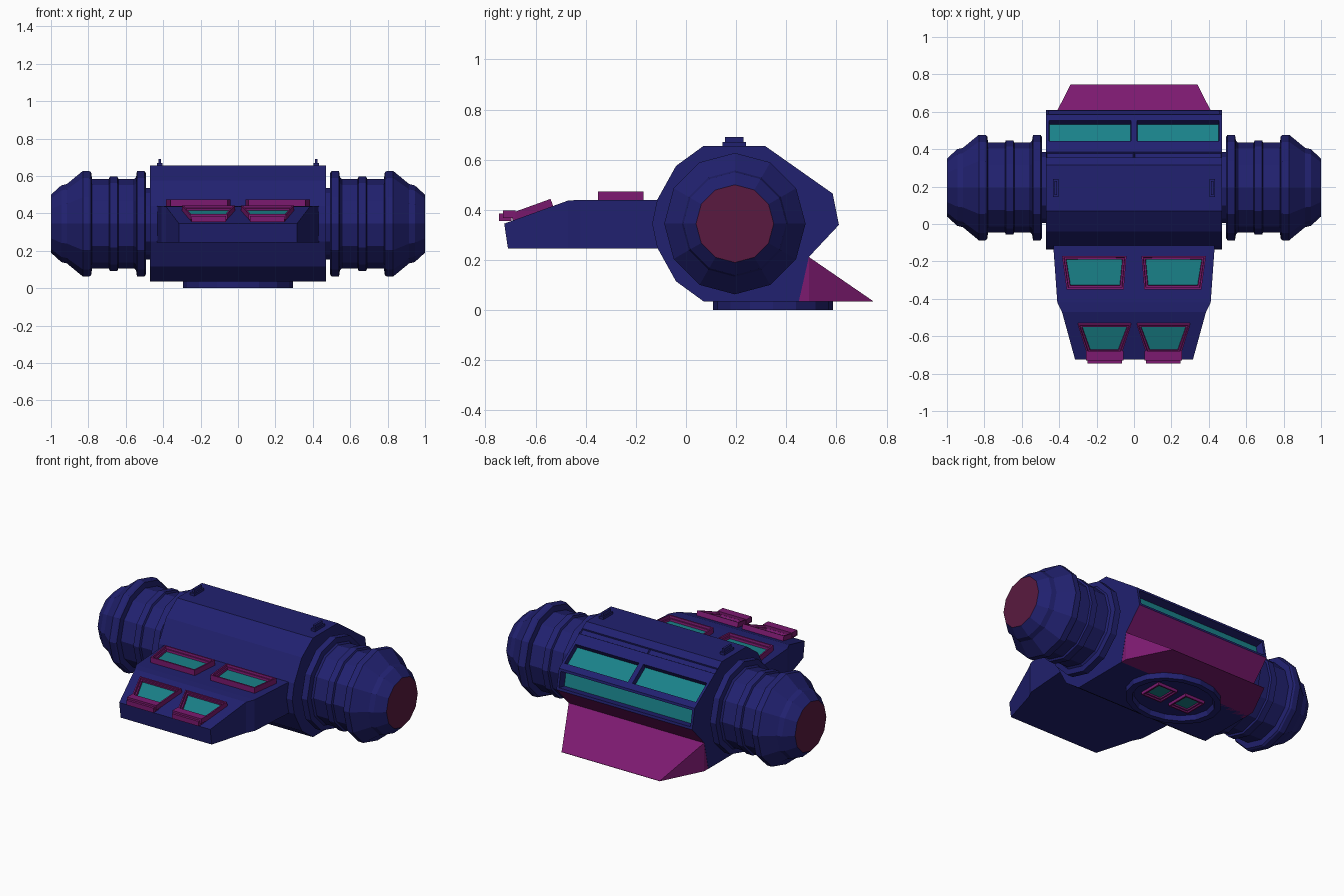
import bpy, bmesh, math
from mathutils import Vector

if "Cube" in bpy.data.objects:
    bpy.data.objects.remove(bpy.data.objects["Cube"])


def mat(name, r, g, b):
    m = bpy.data.materials.new(name)
    m.diffuse_color = (r, g, b, 1)
    m.use_nodes = True
    m.node_tree.nodes["Principled BSDF"].inputs["Base Color"].default_value = m.diffuse_color
    return m


NAVY = mat("navy", 0.015, 0.015, 0.16)
TEAL = mat("teal", 0.01, 0.22, 0.25)
MAGENTA = mat("magenta", 0.2, 0.01, 0.16)
RED = mat("dark_red", 0.1, 0.01, 0.05)


def finish(name, bm, mats=(NAVY,), mirror=False):
    me = bpy.data.meshes.new(name)
    bm.normal_update()
    bm.to_mesh(me)
    bm.free()
    ob = bpy.data.objects.new(name, me)
    bpy.context.collection.objects.link(ob)
    for m in mats:
        me.materials.append(m)
    if mirror:
        ob.modifiers.new("mirror", 'MIRROR')
    return ob


def loft(sections):
    """Skin closed rings of equal length; returns the mesh and its side faces."""
    bm = bmesh.new()
    rings = [[bm.verts.new(p) for p in s] for s in sections]
    n = len(rings[0])
    side = [[bm.faces.new((a[i], a[(i + 1) % n], b[(i + 1) % n], b[i])) for i in range(n)]
            for a, b in zip(rings, rings[1:])]
    bm.faces.new(rings[0])
    bm.faces.new(rings[-1])
    bmesh.ops.recalc_face_normals(bm, faces=bm.faces)
    return bm, side


# Hull: side profile stretched across x, with recessed rear windows and vent
def slope(y):
    return (y, 0.655 - (y - 0.315) * 0.704)


profile = [(0.07, 0.655), (0.315, 0.655), slope(0.355), slope(0.385), slope(0.43), slope(0.565),
           (0.585, 0.465), (0.61, 0.34), (0.49, 0.212), (0.45, 0.035), (0.07, 0.035),
           (-0.04, 0.115), (-0.115, 0.25), (-0.135, 0.345), (-0.115, 0.44), (-0.04, 0.575)]
bm, side = loft([[(x, y, z) for y, z in profile] for x in (-0.47, 0, 0.47)])
windows = [s[4] for s in side]
slits = [s[2] for s in side]
vent = [s[6] for s in side]
bmesh.ops.inset_individual(bm, faces=slits, thickness=0.006, depth=-0.008)
bmesh.ops.inset_individual(bm, faces=windows, thickness=0.022, depth=0)
bmesh.ops.inset_individual(bm, faces=windows, thickness=0.003, depth=-0.03)
bmesh.ops.inset_region(bm, faces=vent, thickness=0.015, depth=0, use_even_offset=True)
bmesh.ops.inset_region(bm, faces=vent, thickness=0.003, depth=-0.05, use_even_offset=True)
for f in windows + vent:
    f.material_index = 1
for s in side:
    s[7].material_index = 2
finish("hull", bm, (NAVY, TEAL, MAGENTA))

# Tail fin: wedge that narrows towards the rear
bm, _ = loft([[(-w, y, 0.035), (w, y, 0.035), (w, y, z), (-w, y, z)]
              for y, w, z in ((0.3, 0.469, 0.212), (0.49, 0.469, 0.212), (0.745, 0.34, 0.037))])
finish("tail_fin", bm, (MAGENTA,))

# Nose: tapering block with a sloping front
nose = [(0.0, 0.0, 0.44, 0.44), (-0.42, -0.42, 0.41, 0.44), (-0.47, -0.47, 0.385, 0.437),
        (-0.725, -0.71, 0.315, 0.345)]
bm, _ = loft([[(-w, yb, 0.245), (w, yb, 0.245), (w, yt, zt), (-w, yt, zt)]
              for yt, yb, w, zt in nose])
finish("nose", bm)


# Side pods: 12-sided lathe along x
def pod(sign):
    rings = [(0.44, 0.19), (0.492, 0.19), (0.492, 0.27), (0.5, 0.282), (0.54, 0.282), (0.545, 0.25),
             (0.555, 0.24), (0.64, 0.24), (0.645, 0.252), (0.685, 0.252), (0.69, 0.24), (0.78, 0.24),
             (0.785, 0.275), (0.795, 0.282), (0.83, 0.282), (0.915, 0.212), (0.945, 0.205), (1.0, 0.155)]
    bm, side = loft([[(sign * x, 0.195 + r * math.cos(k * math.pi / 6),
                       0.345 + r * math.sin(k * math.pi / 6)) for k in range(12)] for x, r in rings])
    bm.faces.ensure_lookup_table()
    bm.faces[-1].material_index = 1
    finish("right_pod" if sign > 0 else "left_pod", bm, (NAVY, RED))


pod(1)
pod(-1)


# Hatches: raised frames with sunken panels, mirrored in pairs
def hatch(name, corners, height, rim, down=False):
    bm = bmesh.new()
    pts = [Vector(c) for c in corners]
    n = (pts[1] - pts[0]).cross(pts[2] - pts[0]).normalized()
    if (n.z > 0) == down:
        n = -n
    base, top = [p - n * 0.02 for p in pts], [p + n * height for p in pts]
    bm.free()
    bm, _ = loft([base, top])
    bm.faces.ensure_lookup_table()
    lid = [bm.faces[-1]]
    bmesh.ops.inset_individual(bm, faces=lid, thickness=rim * 0.5, depth=0)
    bmesh.ops.inset_individual(bm, faces=lid, thickness=0.003, depth=-height * 0.4)
    bmesh.ops.inset_individual(bm, faces=lid, thickness=rim * 0.5, depth=0)
    bmesh.ops.inset_individual(bm, faces=lid, thickness=0.003, depth=-height * 0.4)
    lid[0].material_index = 1
    finish(name, bm, (MAGENTA, TEAL), mirror=True)


def on_nose(x, y):
    return (x, y, 0.437 + (y + 0.47) * 0.361)


hatch("roof_hatches", [(0.04, -0.17, 0.44), (0.385, -0.17, 0.44),
                       (0.36, -0.35, 0.44), (0.055, -0.35, 0.44)], 0.034, 0.025)
hatch("nose_hatches", [on_nose(0.015, -0.53), on_nose(0.3, -0.53),
                       on_nose(0.25, -0.69), on_nose(0.068, -0.69)], 0.03, 0.022)

# Front lamps: small stepped blocks below the nose hatches
for i, (y, z, w) in enumerate(((-0.705, 0.39, 0.1), (-0.72, 0.378, 0.092))):
    for s in (-1, 1):
        bm = bmesh.new()
        bmesh.ops.create_cube(bm, size=1)
        for v in bm.verts:
            v.co = (s * 0.157 + v.co.x * 2 * w, y + v.co.y * 0.05, z - 0.008 + v.co.z * 0.03)
        finish(f"front_lamp_{i}_{'right' if s > 0 else 'left'}", bm, (MAGENTA,))

# Roof nubs: small two-step rails
for label, sx, y0, y1, z0, z1 in (("base", 0.015, 0.145, 0.24, 0.64, 0.67),
                                  ("top", 0.007, 0.155, 0.23, 0.66, 0.69)):
    bm = bmesh.new()
    bmesh.ops.create_cube(bm, size=2)
    for v in bm.verts:
        v.co = (0.418 + v.co.x * sx, (y0 + y1) / 2 + v.co.y * (y1 - y0) / 2,
                (z0 + z1) / 2 + v.co.z * (z1 - z0) / 2)
    finish("roof_nub_" + label, bm, mirror=True)

# Belly ring: shallow oval collar with a sunken floor and two hatches
N = 16
bm, _ = loft([[(a * math.cos(k * 2 * math.pi / N), 0.347 + a * 0.81 * math.sin(k * 2 * math.pi / N), z)
               for k in range(N)] for a, z in ((0.295, 0.05), (0.295, 0.0), (0.255, 0.0), (0.245, 0.03))])
finish("belly_ring", bm)
hatch("belly_hatches", [(0.03, 0.27, 0.032), (0.17, 0.27, 0.032),
                        (0.17, 0.42, 0.032), (0.03, 0.42, 0.032)], 0.02, 0.025, down=True)
